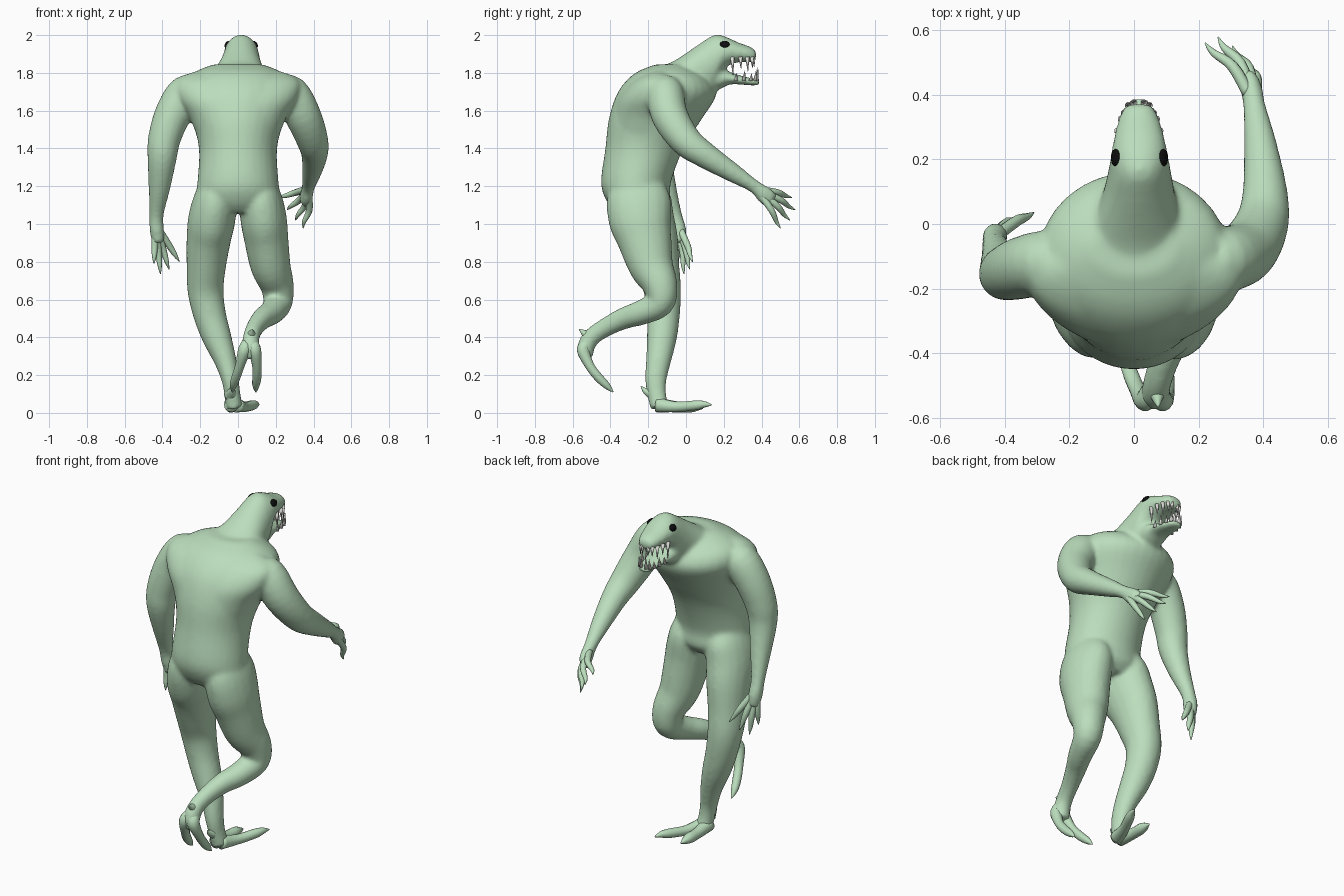
import bpy, bmesh, math
from mathutils import Vector


def material(name, rgb):
    m = bpy.data.materials.new(name)
    m.diffuse_color = (*rgb, 1)
    return m


GREEN = material("pale green skin", (0.50, 0.73, 0.51))
BLACK = material("black eye", (0.004, 0.004, 0.004))
IVORY = material("ivory tooth", (0.75, 0.75, 0.72))


def spline(p, steps):
    """Smooth curve through rows of numbers."""
    out = []
    for i in range(len(p) - 1):
        a, b, c, d = p[max(i - 1, 0)], p[i], p[i + 1], p[min(i + 2, len(p) - 1)]
        for s in range(steps):
            t = s / steps
            out.append([0.5 * (2 * y + (z - x) * t + (2 * x - 5 * y + 4 * z - w) * t * t
                               + (3 * y - x - 3 * z + w) * t ** 3)
                        for x, y, z, w in zip(a, b, c, d)])
    return out + [list(p[-1])]


def loft(bm, rows, axis=None, n=20, steps=4):
    """Tube through rows of (x, y, z, half width[, half depth])."""
    rows = spline([r if len(r) == 5 else (*r, r[3]) for r in rows], steps)
    rings = []
    for i, r in enumerate(rows):
        ahead = Vector(rows[min(i + 1, len(rows) - 1)][:3]) - Vector(rows[max(i - 1, 0)][:3])
        t = Vector(axis) if axis else ahead.normalized()
        side = (Vector((1, 0, 0)) - t * t.x).normalized()
        up = t.cross(side)
        ring = []
        for k in range(n):
            a = math.tau * k / n
            ring.append(bm.verts.new(Vector(r[:3]) + side * r[3] * math.cos(a) + up * r[4] * math.sin(a)))
        rings.append(ring)
    faces = [bm.faces.new(rings[0][::-1]), bm.faces.new(rings[-1])]
    for p, q in zip(rings, rings[1:]):
        for k in range(n):
            j = (k + 1) % n
            faces.append(bm.faces.new((p[k], p[j], q[j], q[k])))
    bmesh.ops.recalc_face_normals(bm, faces=faces)


def finish(bm, name, mat, smooth=True):
    me = bpy.data.meshes.new(name)
    bm.to_mesh(me)
    bm.free()
    me.materials.append(mat)
    ob = bpy.data.objects.new(name, me)
    bpy.context.collection.objects.link(ob)
    for p in me.polygons:
        p.use_smooth = smooth
    return ob


# Body: torso, head, arms and legs fused into one skin
bm = bmesh.new()
loft(bm, [(0, -.25, 1.06, .17, .12), (0, -.252, 1.12, .225, .168), (0, -.265, 1.22, .215, .185),
          (0, -.22, 1.4, .207, .207), (0, -.165, 1.55, .245, .245), (0, -.105, 1.68, .29, .265),
          (0, -.09, 1.76, .28, .225), (0, -.09, 1.81, .22, .16), (0, -.08, 1.845, .13, .08)],
     axis=(0, 0, 1), n=32)
# broad back and shoulder blades
loft(bm, [(0, -.21, 1.42, .2, .2), (0, -.2, 1.56, .255, .195), (0, -.185, 1.66, .315, .185),
          (0, -.165, 1.74, .33, .15), (0, -.145, 1.785, .29, .11), (0, -.13, 1.815, .2, .06)],
     axis=(0, 0, 1), n=32)
# neck and skull
loft(bm, [(0, -.18, 1.73, .17, .09), (0, -.08, 1.74, .16, .115), (.008, 0, 1.765, .14, .14),
          (.014, .08, 1.805, .115, .155), (.017, .15, 1.85, .1, .152), (.017, .205, 1.908, .09, .086),
          (.016, .28, 1.908, .076, .052), (.015, .34, 1.897, .058, .042), (.015, .371, 1.892, .037, .025)],
     axis=(0, 1, 0), n=28)
# lower jaw
loft(bm, [(.015, .08, 1.78, .08, .08), (.015, .17, 1.77, .08, .06), (.015, .23, 1.772, .07, .034),
          (.015, .30, 1.76, .057, .023), (.015, .36, 1.751, .044, .019), (.015, .388, 1.75, .028, .014)],
     axis=(0, 1, 0))
# reaching arm and hanging arm
loft(bm, [(.2, -.11, 1.7, .085), (.275, -.11, 1.69, .1), (.345, -.085, 1.57, .097), (.395, 0, 1.44, .084),
          (.405, .1, 1.365, .07), (.39, .25, 1.27, .051), (.373, .36, 1.2, .036),
          (.362, .42, 1.15, .034, .048), (.35, .455, 1.12, .026, .044)])
loft(bm, [(-.2, -.12, 1.7, .085), (-.275, -.12, 1.69, .1), (-.345, -.135, 1.58, .097),
          (-.39, -.15, 1.45, .087), (-.402, -.15, 1.35, .078), (-.415, -.11, 1.2, .059),
          (-.432, -.06, 1.05, .039), (-.43, -.04, .97, .039, .042), (-.42, -.03, .90, .034, .032)])
# standing leg
loft(bm, [(-.1, -.25, 1.27, .07, .1), (-.118, -.25, 1.15, .11, .165), (-.138, -.23, 1.03, .125, .168),
          (-.155, -.19, .92, .118, .15), (-.168, -.155, .78, .105, .122), (-.172, -.125, .65, .096, .1),
          (-.15, -.12, .52, .087, .088), (-.112, -.128, .4, .078, .08), (-.068, -.145, .28, .06, .067),
          (-.042, -.16, .18, .047, .058), (-.03, -.155, .1, .043, .05), (-.02, -.14, .028, .047, .05)])
# raised leg
loft(bm, [(.1, -.25, 1.27, .07, .1), (.118, -.25, 1.15, .11, .165), (.135, -.245, 1.03, .123, .167),
          (.15, -.22, .92, .117, .145), (.172, -.185, .78, .107, .12), (.208, -.135, .67, .089, .092),
          (.21, -.14, .58, .077, .076), (.175, -.24, .53, .066, .066), (.13, -.33, .5, .057, .058),
          (.09, -.43, .45, .047, .05), (.07, -.50, .40, .044, .048), (.065, -.53, .345, .047, .046),
          (.063, -.52, .29, .037, .034)])
body = finish(bm, "body", GREEN)
remesh = body.modifiers.new("fuse", 'REMESH')
remesh.mode = 'VOXEL'
remesh.voxel_size = 0.011
remesh.use_smooth_shade = True
soft = body.modifiers.new("soften", 'SMOOTH')
soft.iterations = 12
soft.factor = 0.5

# Fingers: root, tip, and a knuckle bulging outward
bm = bmesh.new()
hands = [((.364, .40, 1.168), (.018, .006, .006),
          [(.22, .56, 1.14), (.26, .578, 1.075), (.305, .55, 1.02), (.345, .50, .978)]),
         ((-.428, -.035, .965), (0, .006, 0),
          [(-.31, .035, .80), (-.365, .02, .76), (-.41, -.01, .735), (-.445, -.045, .79)])]
for root, bulge, tips in hands:
    root = Vector(root)
    mean = sum((Vector(t) for t in tips), Vector()) / 4
    for tip in tips:
        tip = Vector(tip)
        start = root + (tip - mean) * 0.15
        mid = start.lerp(tip, .5) + Vector(bulge)
        loft(bm, [(*start, .019), (*mid, .0175), (*start.lerp(tip, .8), .0115), (*tip, .002)], n=10)
finish(bm, "fingers", GREEN)

# Toes with pointed claws, and heel spurs
bm = bmesh.new()
for rows in (
        [(-.035, -.16, .045, .04), (-.038, -.05, .032, .03), (-.035, .03, .03, .028), (-.03, .09, .025, .004)],
        [(-.01, -.15, .042, .04), (.03, -.05, .032, .028), (.075, .05, .04, .026), (.095, .095, .045, .018),
         (.11, .135, .042, .003)],
        [(.05, -.515, .37, .03), (.035, -.545, .335, .034), (.01, -.51, .25, .025), (-.01, -.465, .19, .024),
         (-.025, -.42, .145, .019), (-.03, -.385, .11, .003)],
        [(.075, -.515, .37, .03), (.088, -.545, .335, .034), (.1, -.51, .25, .025), (.1, -.465, .19, .024),
         (.095, -.42, .145, .019), (.095, -.385, .11, .003)],
        [(-.035, -.17, .10, .04), (-.035, -.212, .115, .018), (-.035, -.238, .14, .003)],
        [(.07, -.49, .39, .042), (.072, -.535, .42, .02), (.075, -.565, .443, .003)]):
    loft(bm, rows, n=14)
finish(bm, "toes_and_spurs", GREEN)

# Teeth round both jaws: long fangs at the back, smaller ones in front
bm = bmesh.new()
for side in (-1, 1):
    for u, upper, lower in ((0, .08, .03), (.25, .045, .045), (.5, .06, .03), (.75, .04, .05), (1, .035, .06)):
        y = .245 + .112 * math.sin(u * math.pi / 2)
        w = side * (.068 * math.cos(u * 1.3))
        loft(bm, [(.015 + w, y, 1.885, .012), (.015 + w * 1.02, y + .004, 1.867 - upper, .001)], n=7, steps=1)
        loft(bm, [(.015 + w * .85, y + .018, 1.758, .011),
                  (.015 + w * .88, y + .024, 1.768 + lower, .001)], n=7, steps=1)
finish(bm, "teeth", IVORY)

# Eyes
for side, label in ((-1, "left"), (1, "right")):
    bm = bmesh.new()
    bmesh.ops.create_uvsphere(bm, u_segments=16, v_segments=10, radius=1)
    for v in bm.verts:
        v.co = Vector((v.co.x * .011, v.co.y * .027, v.co.z * .02))
    eye = finish(bm, label + "_eye", BLACK)
    eye.location = (.017 + side * .074, .205, 1.952)
    eye.rotation_euler = (0, -side * math.radians(35), 0)
